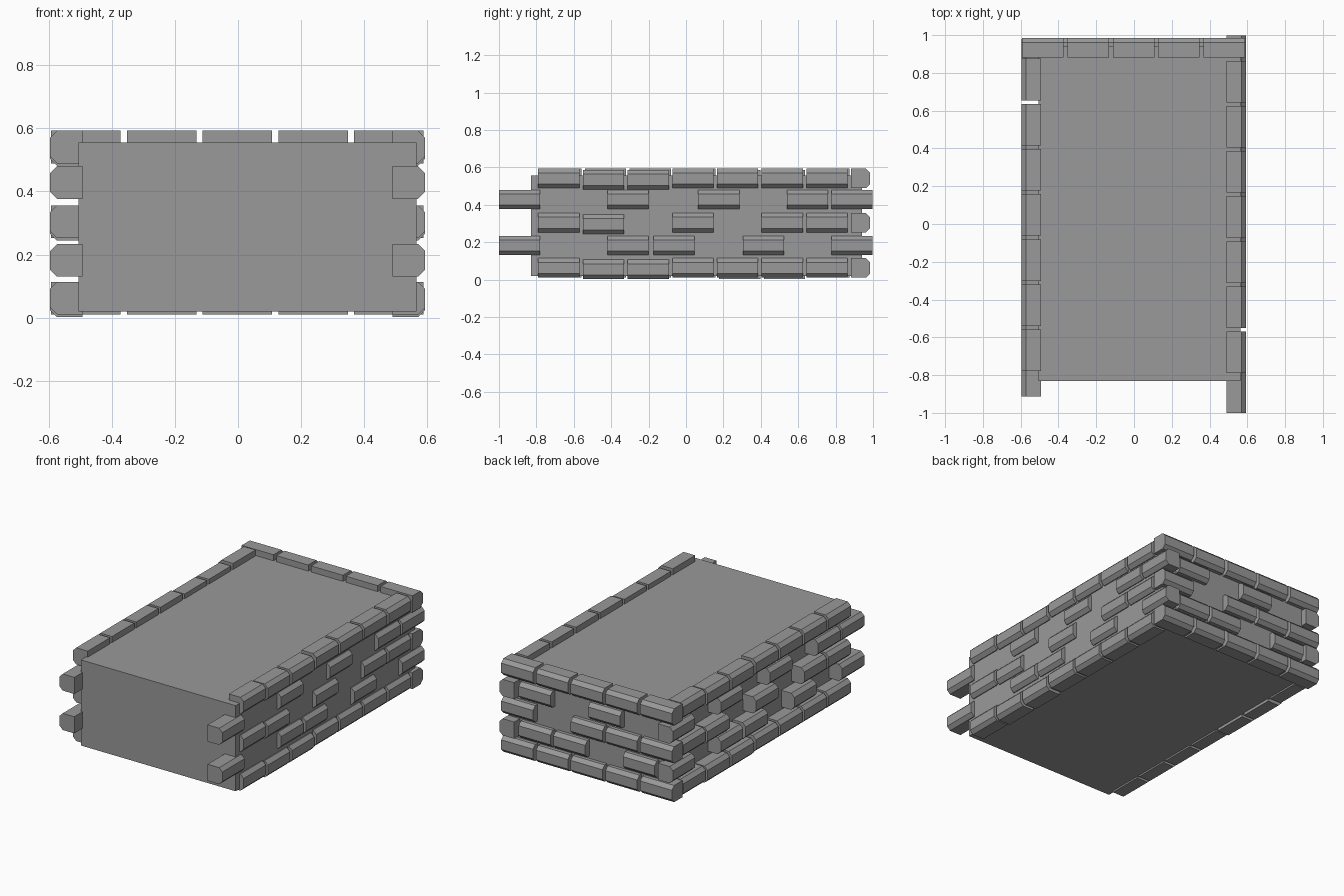
import bpy
import bmesh
from mathutils import Matrix, Vector

cube = bpy.data.objects.get("Cube")
if cube:
    bpy.data.objects.remove(cube, do_unlink=True)

stone = bpy.data.materials.new("grey_stone")
stone.use_nodes = True
stone.diffuse_color = (0.32, 0.32, 0.32, 1)
stone.node_tree.nodes["Principled BSDF"].inputs["Base Color"].default_value = (0.32, 0.32, 0.32, 1)

LENGTH, HEIGHT, DEPTH, CHAMFER = 0.22, 0.104, 0.102, 0.022
ROW_Z = [0.062, 0.182, 0.304, 0.428, 0.541]


def finish(name, bm):
    bmesh.ops.recalc_face_normals(bm, faces=bm.faces)
    mesh = bpy.data.meshes.new(name)
    bm.to_mesh(mesh)
    bm.free()
    mesh.materials.append(stone)
    obj = bpy.data.objects.new(name, mesh)
    bpy.context.collection.objects.link(obj)
    return obj


def add_brick(bm, start, z, place):
    """Brick along local y, its two outer (+x) edges chamfered."""
    h, c = HEIGHT / 2, CHAMFER
    profile = [(-DEPTH, -h), (-c, -h), (0, -h + c), (0, h - c), (-c, h), (-DEPTH, h)]
    verts = [bm.verts.new(place @ Vector((x, start, z + dz))) for x, dz in profile]
    face = bm.faces.new(verts)
    result = bmesh.ops.extrude_face_region(bm, geom=[face])
    shift = place.to_3x3() @ Vector((0, LENGTH, 0))
    moved = [v for v in result["geom"] if isinstance(v, bmesh.types.BMVert)]
    bmesh.ops.translate(bm, verts=moved, vec=shift)


def wall(name, rows, place, settle=()):
    for number, (z, starts) in enumerate(zip(ROW_Z, rows), 1):
        bm = bmesh.new()
        for s in starts:
            # a few stones sit slightly lower in their course
            drop = 0.008 if any(abs(s - t) < 0.01 for t in settle) else 0
            add_brick(bm, s, z - drop, place)
        finish(f"{name}_course_{number}", bm)


# solid core
bm = bmesh.new()
size = Matrix.Diagonal((1.07, 1.77, 0.535, 1))
bmesh.ops.create_cube(bm, size=1, matrix=Matrix.Translation((0.03, 0.055, 0.2875)) @ size)
finish("core_block", bm)

# long side walls: the second repeats the first turned half around
full = [-0.79 + 0.239 * i for i in range(7)]
middle = [full[i] for i in (0, 1, 3, 5, 6)]
second = [-0.42, -0.175, 0.305, 0.777]
fourth = [-0.42, 0.065, 0.54, 0.777]
left_place = Matrix.Translation((0.592, 0, 0))
wall("left_wall", [full, [-1] + second, middle, [-1] + fourth, full],
     left_place, settle=full[1:3])
right_place = Matrix.Translation((-0.595, -0.135 + LENGTH, 0)) @ Matrix.Rotation(3.14159265, 4, "Z")
wall("right_wall", [full, [-0.895] + second, middle, [-0.895] + fourth, full],
     right_place, settle=full[1:3])

# back wall: local y runs from the left corner to the right corner
back_place = Matrix.Translation((0, 0.984, 0)) @ Matrix.Rotation(1.57079633, 4, "Z")
back_full = [-0.588 + 0.24 * i for i in range(5)]
offset = [s + 0.12 for s in back_full]
wall("back_wall", [back_full, [offset[i] for i in (0, 1, 3)],
                   [back_full[i] for i in (0, 2, 3, 4)],
                   [offset[i] for i in (0, 2)], back_full], back_place)
